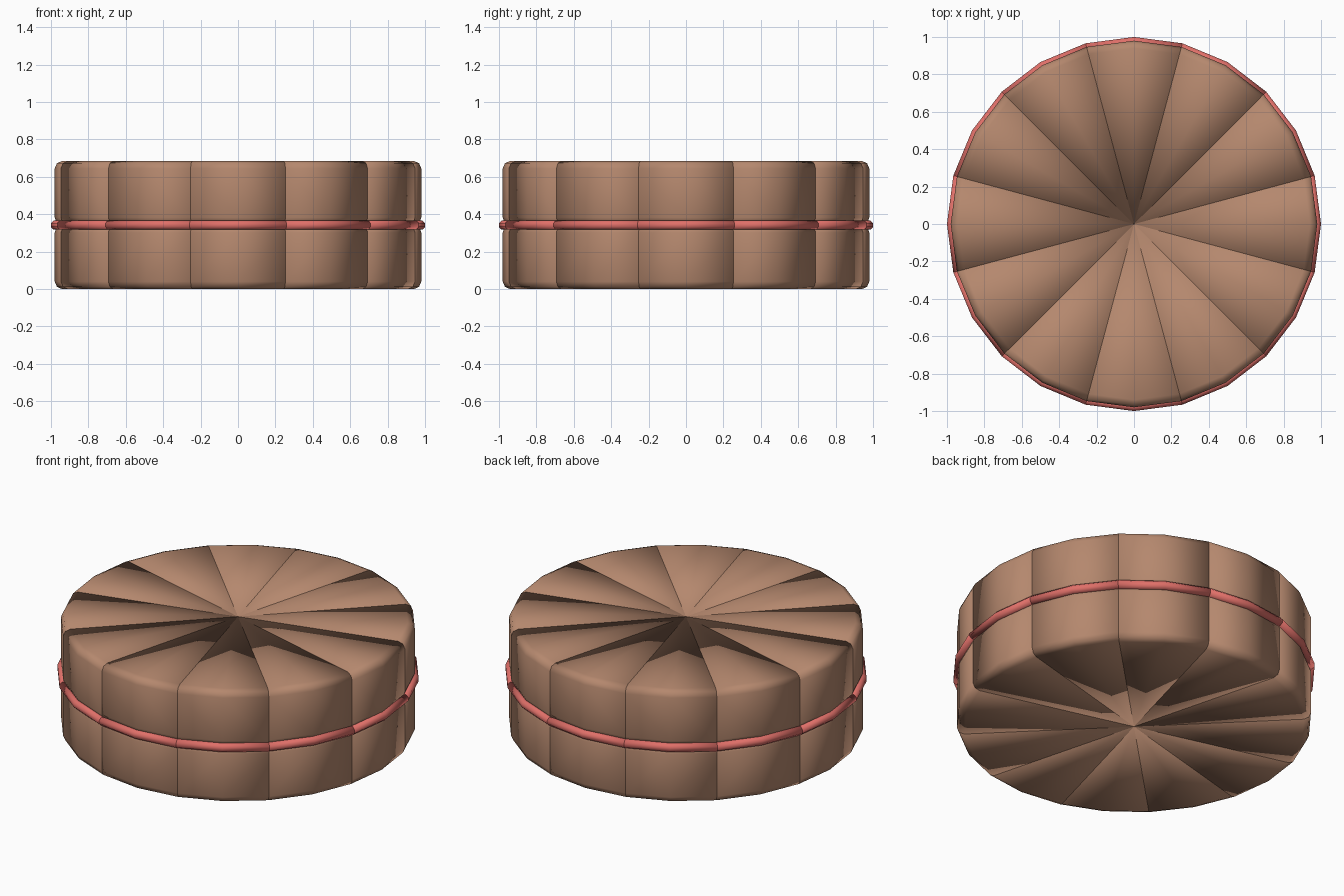
import bpy, bmesh, math

if "Cube" in bpy.data.objects:
    bpy.data.objects.remove(bpy.data.objects["Cube"])

def material(name, rgb):
    m = bpy.data.materials.new(name)
    m.diffuse_color = (*rgb, 1)
    m.use_nodes = True
    m.node_tree.nodes["Principled BSDF"].inputs["Base Color"].default_value = m.diffuse_color
    return m

brown = material("tan_leather", (0.46, 0.245, 0.155))
red = material("coral_piping", (0.74, 0.16, 0.14))

PANELS = 12
STEP = math.radians(15)      # each panel has two 15 degree facets

def wedge(bm, loop, first):
    """Closed wedge: a cross-section loop of (radius, height) swept through
    three angles and capped at both seams; points on the axis are shared."""
    cols, new = [], []
    for k in range(3):
        a = first + k * STEP
        col = []
        for i, (r, z) in enumerate(loop):
            if r == 0 and k:
                col.append(cols[0][i])
            else:
                col.append(bm.verts.new((r * math.cos(a), r * math.sin(a), z)))
        cols.append(col)
    n = len(loop)
    for A, B in zip(cols, cols[1:]):
        for i in range(n):
            j = (i + 1) % n
            quad = list(dict.fromkeys((A[i], B[i], B[j], A[j])))
            if len(quad) > 2:
                new.append(bm.faces.new(quad))
    new.append(bm.faces.new(cols[0]))
    new.append(bm.faces.new(cols[-1][::-1]))
    bmesh.ops.recalc_face_normals(bm, faces=new)

def ring_of_wedges(name, loop, mat):
    bm = bmesh.new()
    for i in range(PANELS):
        wedge(bm, loop, (2 * i - 1) * STEP)
    for f in bm.faces:
        f.smooth = True
    me = bpy.data.meshes.new(name)
    bm.to_mesh(me)
    bm.free()
    me.materials.append(mat)
    ob = bpy.data.objects.new(name, me)
    bpy.context.collection.objects.link(ob)

# lower and upper cushion halves with rounded rims
HALF = [(0, 0), (0.94, 0), (0.968, 0.012), (0.98, 0.04), (0.98, 0.302),
        (0.97, 0.33), (0.945, 0.342), (0, 0.342)]
ring_of_wedges("lower_cushion", HALF, brown)
ring_of_wedges("upper_cushion", [(r, 0.685 - z) for r, z in HALF], brown)

# piping around the middle, cut at the seams like the panels
R = 0.025 / math.cos(math.pi / 8)
PIPE = [(0.975 + R * math.cos((k + 0.5) * math.pi / 4),
         0.3425 + R * math.sin((k + 0.5) * math.pi / 4)) for k in range(8)]
ring_of_wedges("piping", PIPE, red)
